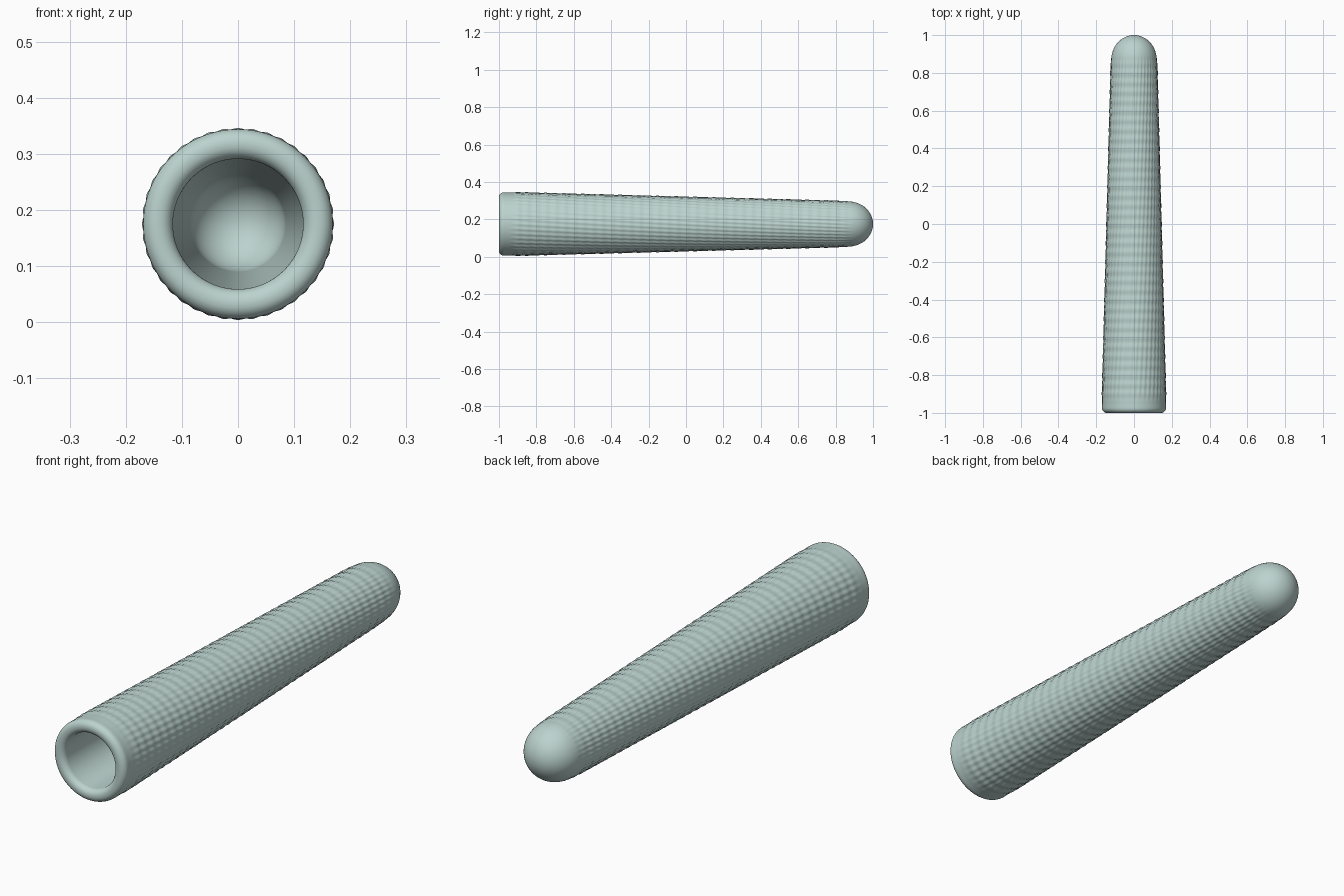
import bpy, bmesh, math
from math import sin, cos, pi

cube = bpy.data.objects.get("Cube")
if cube:
    bpy.data.objects.remove(cube, do_unlink=True)

AXIS_Z = 0.175
SEGMENTS = 200
ROWS = 300
BUMPS = 40          # bumps around the grip
PITCH = 0.05        # bump spacing along the grip
HEIGHT = 0.005      # bump height

mat = bpy.data.materials.new("pale grey green")
mat.use_nodes = True
colour = (0.50, 0.65, 0.62, 1)
mat.diffuse_color = colour
mat.node_tree.nodes["Principled BSDF"].inputs["Base Color"].default_value = colour


def arc(cy, cr, ry, rr, start, end, steps):
    """Points (y, radius) on an elliptical arc, angles in degrees from +radius."""
    pts = []
    for i in range(steps + 1):
        a = math.radians(start + (end - start) * i / steps)
        pts.append((cy + ry * sin(a), cr + rr * cos(a)))
    return pts


def knurl(y, angle):
    """Staggered bumps that twist slowly and fade out at both ends."""
    fade = min(1, max(0, (y + 0.95) / 0.06)) * min(1, max(0, (0.90 - y) / 0.08))
    twist = BUMPS * (angle + 0.35 * y)
    wave = (cos(twist) + cos(2 * pi * y / PITCH)) / 4 + 0.5
    return fade * HEIGHT * wave


# Profile from the cavity floor, around the rim, along the body to the tip
cavity = arc(0.80, 0, 0.09, 0.085, 90, 0, 16)
inner_lip = arc(-0.975, 0.141, 0.025, 0.025, 180, 270, 8)
outer_lip = arc(-0.975, 0.144, 0.025, 0.025, -90, 0, 8)
body = []
for i in range(1, ROWS):
    t = i / ROWS
    body.append((-0.975 + 1.845 * t, 0.169 - 0.049 * t))
tip = arc(0.87, 0, 0.13, 0.12, 0, 90, 20)
profile = cavity + inner_lip + outer_lip + body + tip
first_outer = len(cavity) + len(inner_lip)

bm = bmesh.new()
rings = []
for i, (y, r) in enumerate(profile):
    if r < 1e-5:
        rings.append([bm.verts.new((0, y, AXIS_Z))])
        continue
    ring = []
    for s in range(SEGMENTS):
        a = 2 * pi * s / SEGMENTS
        rad = r + (knurl(y, a) if i >= first_outer else 0)
        ring.append(bm.verts.new((rad * cos(a), y, AXIS_Z + rad * sin(a))))
    rings.append(ring)

for lower, upper in zip(rings, rings[1:]):
    for s in range(SEGMENTS):
        n = (s + 1) % SEGMENTS
        if len(lower) == 1:
            bm.faces.new((lower[0], upper[n], upper[s]))
        elif len(upper) == 1:
            bm.faces.new((lower[s], lower[n], upper[0]))
        else:
            bm.faces.new((lower[s], lower[n], upper[n], upper[s]))
bmesh.ops.recalc_face_normals(bm, faces=bm.faces)
for f in bm.faces:
    f.smooth = True

mesh = bpy.data.meshes.new("grip_sleeve")
bm.to_mesh(mesh)
bm.free()
mesh.materials.append(mat)
grip = bpy.data.objects.new("grip_sleeve", mesh)
bpy.context.collection.objects.link(grip)
